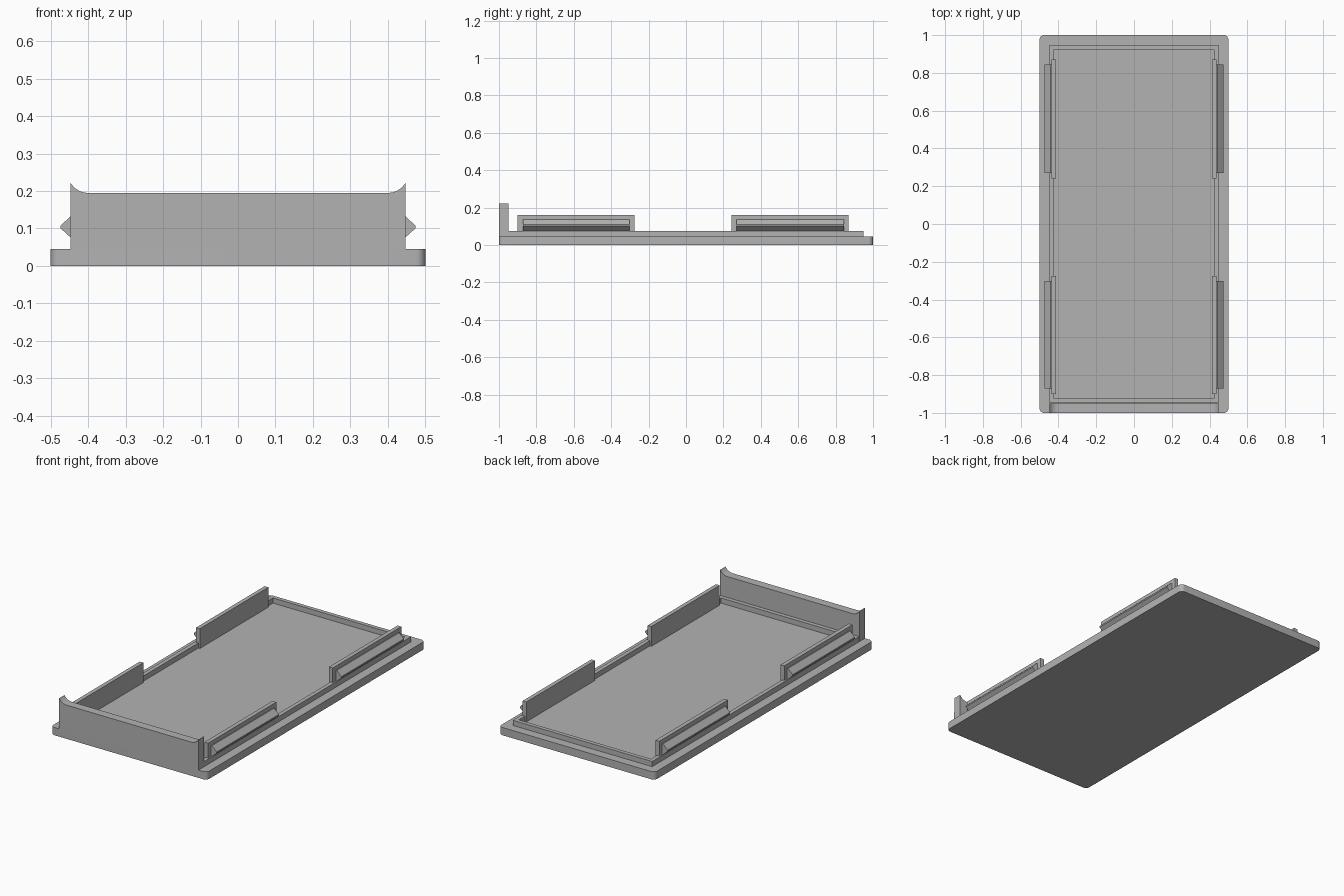
import bpy, bmesh, math
from mathutils import Vector

cube = bpy.data.objects.get("Cube")
if cube:
    bpy.data.objects.remove(cube)

grey = bpy.data.materials.new("plain grey")
grey.use_nodes = True
colour = (0.45, 0.45, 0.45, 1)
grey.diffuse_color = colour
grey.node_tree.nodes["Principled BSDF"].inputs["Base Color"].default_value = colour


def finish(bm, name):
    bmesh.ops.recalc_face_normals(bm, faces=bm.faces)
    mesh = bpy.data.meshes.new(name)
    bm.to_mesh(mesh)
    bm.free()
    mesh.materials.append(grey)
    obj = bpy.data.objects.new(name, mesh)
    bpy.context.collection.objects.link(obj)
    return obj


def prism(name, points, axis, start, end):
    """Extrude a closed 2D profile along an axis (y: profile is x,z; z: profile is x,y)."""
    bm = bmesh.new()
    place = (lambda a, b: (a, start, b)) if axis == "y" else (lambda a, b: (a, b, start))
    face = bm.faces.new([bm.verts.new(place(a, b)) for a, b in points])
    move = Vector((0, end - start, 0)) if axis == "y" else Vector((0, 0, end - start))
    ext = bmesh.ops.extrude_face_region(bm, geom=[face])
    bmesh.ops.translate(bm, vec=move, verts=[v for v in ext["geom"] if isinstance(v, bmesh.types.BMVert)])
    return finish(bm, name)


def arc(cx, cy, r, a0, a1, steps=8):
    angles = [math.radians(a0 + (a1 - a0) * i / steps) for i in range(steps + 1)]
    return [(cx + r * math.cos(a), cy + r * math.sin(a)) for a in angles]


def smooth(obj):
    bpy.ops.object.select_all(action="DESELECT")
    obj.select_set(True)
    bpy.context.view_layer.objects.active = obj
    bpy.ops.object.shade_smooth_by_angle(angle=math.radians(30))


# Base plate with rounded corners
R, BASE_TOP = 0.025, 0.045
outline = []
for sx, sy, a in ((1, 1, 0), (-1, 1, 90), (-1, -1, 180), (1, -1, 270)):
    outline += arc(sx * (0.5 - R), sy * (1 - R), R, a, a + 90)
smooth(prism("base_plate", outline, "z", 0, BASE_TOP))

# Raised rim frame, open in the middle
bm = bmesh.new()
bmesh.ops.create_cube(bm, size=1)
bmesh.ops.scale(bm, vec=(0.894, 1.896, 0.045), verts=bm.verts)
bmesh.ops.translate(bm, vec=(0, 0, 0.0525), verts=bm.verts)
caps = [f for f in bm.faces if abs(f.normal.z) > 0.9]
bmesh.ops.inset_individual(bm, faces=caps, thickness=0.033)
loops = [list(f.edges) for f in caps]
bmesh.ops.delete(bm, geom=caps, context="FACES_ONLY")
bmesh.ops.bridge_loops(bm, edges=loops[0] + loops[1])
finish(bm, "rim_frame")

# Front wall with curved horns at both top corners
horn = arc(0.4, 0.249, 0.054, 270, 330)
wall = [(0.447, 0.02), (-0.447, 0.02)] + [(-x, z) for x, z in reversed(horn)] + horn
smooth(prism("front_wall", wall, "y", -1, -0.95))

# Snap tabs and their wedge ridges, on both sides
for side, s in (("left", 1), ("right", -1)):
    for end, y0, y1 in (("front", -0.9, -0.275), ("back", 0.242, 0.87)):
        tab = [(0.414, 0.04), (0.438, 0.04), (0.438, 0.16), (0.414, 0.16)]
        ridge = [(0.43, 0.073), (0.443, 0.073), (0.473, 0.1), (0.473, 0.108), (0.443, 0.136), (0.43, 0.136)]
        prism(f"{side}_{end}_tab", [(s * x, z) for x, z in tab], "y", y0, y1)
        prism(f"{side}_{end}_ridge", [(s * x, z) for x, z in ridge], "y", y0 + 0.029, y1 - 0.026)
